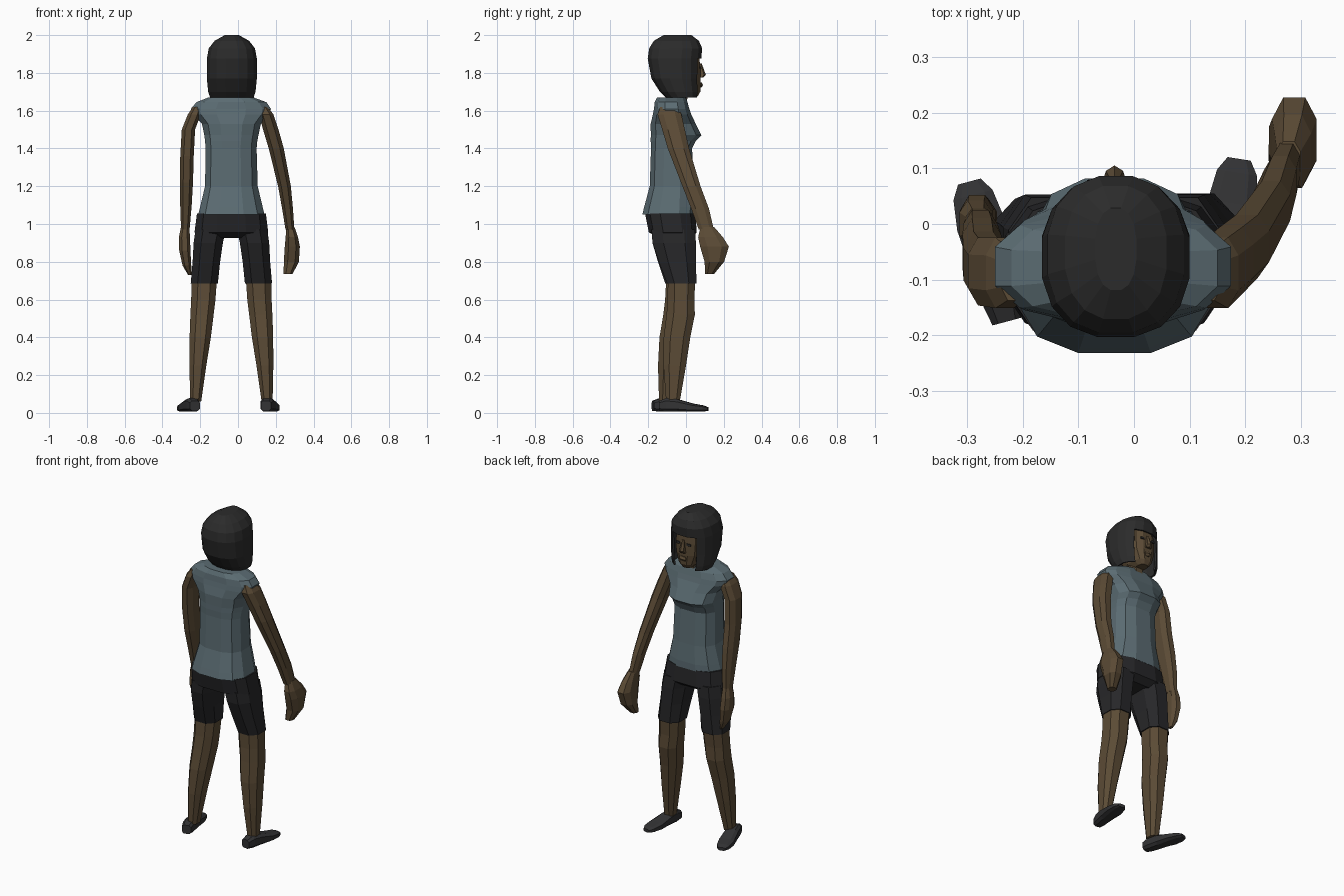
import bpy, bmesh, math
from mathutils import Matrix

MID = -0.035  # body centre line in x


def material(name, rgb):
    m = bpy.data.materials.new(name)
    m.diffuse_color = (*rgb, 1)
    return m


SKIN = material("brown skin", (0.105, 0.07, 0.036))
SHIRT = material("slate shirt", (0.105, 0.15, 0.17))
HAIR = material("black hair", (0.024, 0.024, 0.024))
SHORTS = material("black shorts", (0.020, 0.020, 0.022))
SHOE = material("charcoal shoe", (0.032, 0.032, 0.034))


def loft(name, mat, rings, n=10, e=0.8, caps=True, matrix=None, cut=None):
    """Skin rounded-box sections (height, x0, x1, y0, y1) listed along z."""
    bm = bmesh.new()
    loops = []
    for z, x0, x1, y0, y1 in rings:
        loop = []
        for k in range(n):
            a = 2 * math.pi * (k + 0.5) / n
            c, s = math.cos(a), math.sin(a)
            x = (x0 + x1) / 2 + (x1 - x0) / 2 * math.copysign(abs(c) ** e, c)
            y = (y0 + y1) / 2 + (y1 - y0) / 2 * math.copysign(abs(s) ** e, s)
            loop.append(bm.verts.new((x, y, z)))
        loops.append(loop)
    for a, b in zip(loops, loops[1:]):
        for k in range(n):
            j = (k + 1) % n
            bm.faces.new((a[k], a[j], b[j], b[k]))
    bm.faces.new(loops[-1])
    if caps:
        bm.faces.new(loops[0][::-1])
    bmesh.ops.recalc_face_normals(bm, faces=bm.faces)
    if cut:
        bmesh.ops.delete(bm, geom=[f for f in bm.faces if cut(f.calc_center_median())],
                         context='FACES')
    if matrix:
        bm.transform(matrix)
    me = bpy.data.meshes.new(name)
    bm.to_mesh(me)
    bm.free()
    me.materials.append(mat)
    ob = bpy.data.objects.new(name, me)
    bpy.context.collection.objects.link(ob)
    return ob


# Shirt: flared hem, narrow waist, bust and capped shoulders
loft("shirt", SHIRT, [
    (1.05, -.215, .145, -.235, .055), (1.09, -.205, .135, -.225, .055),
    (1.20, -.178, .108, -.195, .045), (1.40, -.175, .102, -.188, .035),
    (1.44, -.178, .106, -.19, .055), (1.47, -.182, .112, -.19, .085),
    (1.53, -.195, .125, -.19, .055), (1.58, -.245, .172, -.178, .03),
    (1.61, -.255, .18, -.172, .02), (1.645, -.225, .155, -.168, .01),
    (1.67, -.16, .085, -.155, .0)], n=12, e=0.75)

# Neck and head
loft("neck", SKIN, [(1.60, -.085, .015, -.12, .0), (1.72, -.08, .01, -.1, .02)], n=8)
loft("head", SKIN, [
    (1.675, -.065, -.005, -.02, .062), (1.70, -.09, .02, -.09, .078),
    (1.76, -.115, .045, -.13, .08), (1.83, -.12, .05, -.14, .078),
    (1.90, -.115, .045, -.14, .072), (1.95, -.08, .01, -.1, .04)], n=12, e=0.75)
loft("nose", SKIN, [
    (1.775, -.056, -.014, .06, .092), (1.79, -.052, -.018, .06, .105),
    (1.85, -.043, -.027, .06, .083)], n=6)
loft("lips", SKIN, [
    (1.722, -.05, -.02, .06, .082), (1.735, -.06, -.01, .06, .09),
    (1.75, -.05, -.02, .06, .084)], n=6)
for side in (-1, 1):
    cx = MID + side * 0.037
    loft("eye", HAIR, [(1.822, cx - .014, cx + .014, .072, .081),
                       (1.834, cx - .014, cx + .014, .072, .080)], n=6)

# Bobbed hair, open over the face below the fringe
hair = loft("hair", HAIR, [
    (1.67, -.15, .085, -.11, .072), (1.70, -.16, .095, -.14, .076),
    (1.77, -.167, .102, -.185, .078), (1.875, -.167, .102, -.205, .083),
    (1.93, -.157, .092, -.197, .088), (1.97, -.125, .06, -.172, .07),
    (2.00, -.07, .005, -.12, .03)], n=16, e=0.85, caps=False,
    cut=lambda c: c.y > 0 and abs(c.x - MID) < 0.085 and c.z < 1.87)
shell = hair.modifiers.new("thickness", 'SOLIDIFY')
shell.thickness = 0.01
shell.offset = -1

# Shorts waist
loft("shorts_waist", SHORTS, [
    (.925, -.20, .13, -.14, .02), (.955, -.235, .165, -.20, .06),
    (1.055, -.222, .152, -.22, .053)], n=12, e=0.7)

# Legs: left sections, mirrored for the right, which steps slightly forward
short_leg = [(.685, -.255, -.102, -.115, .05), (.80, -.245, -.09, -.155, .056),
             (.90, -.24, -.075, -.185, .06), (.97, -.23, -.06, -.19, .055)]
bare_leg = [(.06, -.255, -.193, -.145, -.068), (.25, -.26, -.165, -.152, -.025),
            (.40, -.26, -.14, -.145, .005), (.52, -.256, -.125, -.125, .035),
            (.60, -.252, -.115, -.115, .035), (.70, -.25, -.108, -.11, .045)]


def other_side(rings):
    out = []
    for z, x0, x1, y0, y1 in rings:
        d = 0.04 * max(0, 1 - z / 0.9)
        out.append((z, 2 * MID - x1, 2 * MID - x0, y0 + d, y1 + d))
    return out


for name, mat, rings in (("shorts_leg", SHORTS, short_leg), ("leg", SKIN, bare_leg)):
    loft("left_" + name, mat, rings, n=8)
    loft("right_" + name, mat, other_side(rings), n=8)

# Shoes: sections run from heel to toe, then are laid flat and turned outwards
shoe = [(0, -.028, .028, .005, .06), (.04, -.036, .036, 0, .075),
        (.10, -.04, .04, 0, .068), (.18, -.046, .046, 0, .045),
        (.235, -.038, .038, .002, .035), (.26, -.022, .022, .005, .025)]
lay = Matrix(((1, 0, 0, 0), (0, 0, 1, 0), (0, 1, 0, 0), (0, 0, 0, 1)))
for name, x, y, turn in (("left_shoe", -.228, -.175, 15), ("right_shoe", .148, -.14, -9)):
    place = Matrix.Translation((x, y, .005)) @ Matrix.Rotation(math.radians(turn), 4, 'Z') @ lay
    ob = loft(name, SHOE, shoe, n=8, e=0.6, matrix=place)
    ob.data.flip_normals()

# Left arm hangs straight, right arm swings forward and out
loft("left_arm", SKIN, [
    (.97, -.303, -.255, -.04, .03), (1.10, -.308, -.243, -.075, .028),
    (1.22, -.31, -.236, -.11, .015), (1.36, -.308, -.232, -.135, -.01),
    (1.50, -.30, -.225, -.15, -.02), (1.58, -.268, -.195, -.155, -.02),
    (1.62, -.24, -.19, -.14, -.04)], n=8)
loft("right_arm", SKIN, [
    (.97, .25, .30, .065, .15), (1.08, .232, .293, .025, .125),
    (1.20, .21, .282, -.022, .08), (1.40, .16, .245, -.10, .02),
    (1.50, .13, .217, -.13, -.002), (1.58, .11, .19, -.155, -.02),
    (1.62, .10, .16, -.14, -.04)], n=8)

# Hands, loosely curled
loft("left_hand", SKIN, [
    (.73, -.265, -.245, .0, .03), (.78, -.295, -.246, -.03, .045),
    (.86, -.313, -.25, -.05, .055), (.93, -.315, -.252, -.045, .045),
    (.985, -.303, -.257, -.035, .03)], n=8)
loft("right_hand", SKIN, [
    (.735, .24, .29, .10, .15), (.80, .24, .325, .095, .205),
    (.88, .245, .33, .07, .232), (.93, .25, .32, .06, .20),
    (.985, .255, .30, .075, .15)], n=8)
